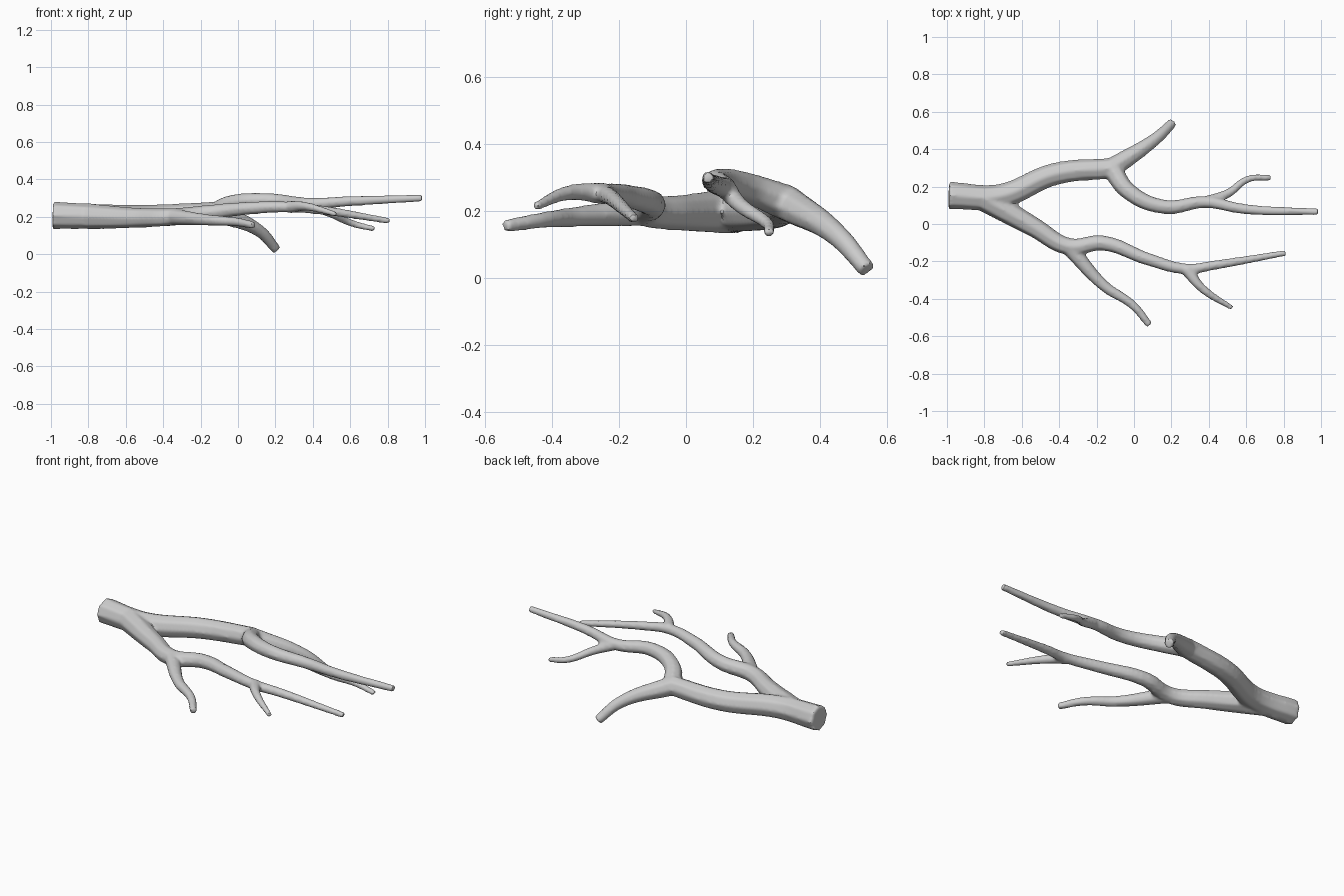
import bpy
from mathutils import Vector

if "Cube" in bpy.data.objects:
    bpy.data.objects.remove(bpy.data.objects["Cube"])


def add_limb(curve, r_start, r_end, *points):
    """Smooth tapered limb through the points; the radius falls quickly, then evens out."""
    points = [Vector(p) for p in points]
    run = [0.0]
    for a, b in zip(points, points[1:]):
        run.append(run[-1] + (b - a).length)
    spline = curve.splines.new('BEZIER')
    spline.bezier_points.add(len(points) - 1)
    for knot, p, d in zip(spline.bezier_points, points, run):
        knot.co = p
        knot.radius = r_start + (r_end - r_start) * (d / run[-1]) ** 0.7
        knot.handle_left_type = knot.handle_right_type = 'AUTO'


# Round-section curve that carries all limbs
curve = bpy.data.curves.new("branch", 'CURVE')
curve.dimensions = '3D'
curve.bevel_depth = 1.0
curve.bevel_resolution = 2
curve.resolution_u = 8
curve.use_fill_caps = True

# Forks where limbs meet
upper_fork = (-.12, .298, .226)
upper_twig_fork = (.38, .117, .27)
lower_fork = (-.35, -.12, .2)
lower_twig_fork = (.28, -.24, .252)

# Trunk into the upper limb
add_limb(curve, .074, .056, (-.99, .153, .208), (-.72, .148, .202),
         (-.42, .268, .207), upper_fork)
# Upper limb: curling main twig, drooping fork, small twig
add_limb(curve, .055, .019, upper_fork, (-.03, .175, .272), (.16, .092, .288),
         upper_twig_fork, (.59, .08, .283), (.985, .065, .3))
add_limb(curve, .056, .027, upper_fork, (.115, .455, .124), (.205, .54, .025))
add_limb(curve, .032, .016, upper_twig_fork, (.505, .165, .215),
         (.61, .24, .165), (.73, .248, .135))
# Lower limb with two side twigs
add_limb(curve, .07, .017, (-.8, .135, .202), (-.53, -.02, .195), lower_fork,
         (-.165, -.102, .222), (.075, -.188, .247), lower_twig_fork,
         (.43, -.22, .238), (.81, -.155, .178))
add_limb(curve, .046, .02, lower_fork, (-.16, -.33, .183),
         (-.005, -.435, .172), (.083, -.54, .155))
add_limb(curve, .035, .014, lower_twig_fork, (.36, -.34, .256), (.525, -.45, .214))

branch = bpy.data.objects.new("branch", curve)
bpy.context.collection.objects.link(branch)
bpy.context.view_layer.objects.active = branch
branch.select_set(True)
bpy.ops.object.convert(target='MESH')
branch = bpy.context.view_layer.objects.active

# Fuse the limbs into one skin and soften the forks
fuse = branch.modifiers.new("fuse", 'REMESH')
fuse.mode = 'VOXEL'
fuse.voxel_size = 0.009
soften = branch.modifiers.new("soften", 'SMOOTH')
soften.factor = 0.5
soften.iterations = 5
for name in ("fuse", "soften"):
    bpy.ops.object.modifier_apply(modifier=name)
bpy.ops.object.shade_smooth_by_angle(angle=0.7)
